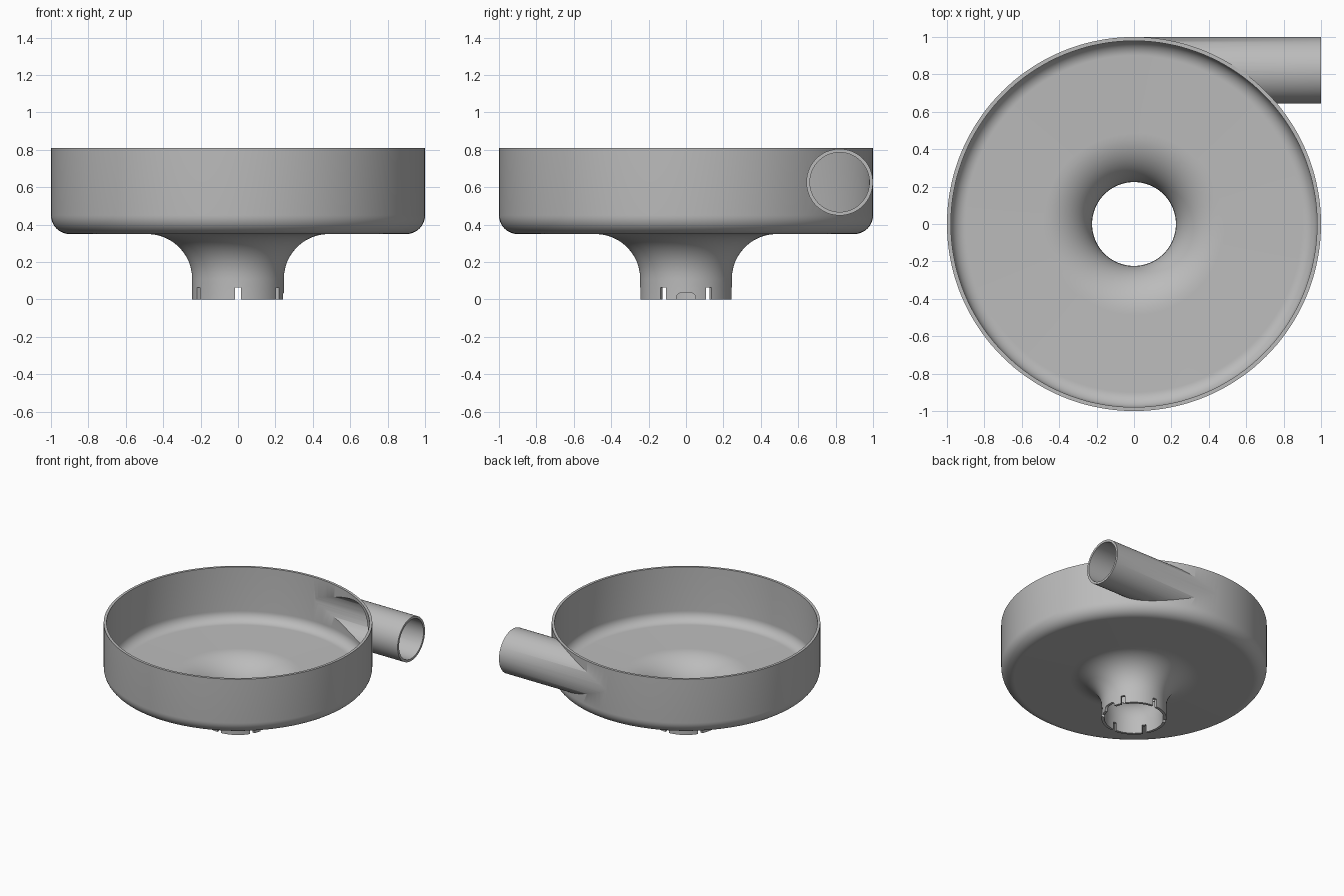
import bpy, bmesh
from math import sin, cos, pi, radians
from mathutils import Matrix

cube = bpy.data.objects.get("Cube")
if cube:
    bpy.data.objects.remove(cube)

grey = bpy.data.materials.new("grey plastic")
grey.use_nodes = True
grey.diffuse_color = (0.5, 0.5, 0.5, 1)
grey.node_tree.nodes["Principled BSDF"].inputs["Base Color"].default_value = (0.5, 0.5, 0.5, 1)


def finish(name, bm):
    bmesh.ops.recalc_face_normals(bm, faces=bm.faces)
    mesh = bpy.data.meshes.new(name)
    bm.to_mesh(mesh)
    bm.free()
    mesh.materials.append(grey)
    ob = bpy.data.objects.new(name, mesh)
    bpy.context.collection.objects.link(ob)
    return ob


def arc(cx, cz, r, start, end, n=12):
    angles = [radians(start + (end - start) * i / n) for i in range(n + 1)]
    return [(cx + r * cos(a), cz + r * sin(a)) for a in angles]


def lathe(name, profile, segments=144):
    """Turn an open profile about z and cap both ends into a solid."""
    bm = bmesh.new()
    rings = [[bm.verts.new((r * cos(2 * pi * i / segments), r * sin(2 * pi * i / segments), z))
              for i in range(segments)] for r, z in profile]
    for low, high in zip(rings, rings[1:]):
        for i in range(segments):
            j = (i + 1) % segments
            bm.faces.new((low[i], low[j], high[j], high[i]))
    bm.faces.new(rings[0])
    bm.faces.new(rings[-1])
    return finish(name, bm)


def tube_solid(name, radius, x0, x1, y, z):
    bm = bmesh.new()
    place = Matrix.Translation(((x0 + x1) / 2, y, z)) @ Matrix.Rotation(pi / 2, 4, 'Y')
    bmesh.ops.create_cone(bm, cap_ends=True, segments=72, radius1=radius, radius2=radius,
                          depth=x1 - x0, matrix=place)
    return finish(name, bm)


def box(name, size, centre, turn=0, round_x=0):
    bm = bmesh.new()
    bmesh.ops.create_cube(bm, size=1, matrix=Matrix.Rotation(turn, 4, 'Z')
                          @ Matrix.Translation(centre) @ Matrix.Diagonal((*size, 1)))
    if round_x:
        edges = [e for e in bm.edges if abs(e.verts[0].co.x - e.verts[1].co.x) > size[0] / 2]
        bmesh.ops.bevel(bm, geom=edges, offset=round_x, segments=5, profile=0.5, affect='EDGES')
    return finish(name, bm)


def combine(target, other, operation):
    mod = target.modifiers.new(operation.title(), 'BOOLEAN')
    mod.object, mod.operation, mod.solver = other, operation, 'EXACT'
    bpy.context.view_layer.objects.active = target
    bpy.ops.object.modifier_apply(modifier=mod.name)
    bpy.data.objects.remove(other)


# Bowl with flared neck, as a solid body
wall = 0.021
flare = (0.485, 0.11)
bowl = lathe("bowl_housing", [(0.245, 0)] + arc(*flare, 0.24, 180, 90)
             + arc(0.9, 0.45, 0.1, -90, 0) + [(1, 0.81)])

# Tangential side pipe
pipe_y, pipe_z, pipe_r = 0.8215, 0.627, 0.178
combine(bowl, tube_solid("side_pipe", pipe_r, 0.02, 1, pipe_y, pipe_z), 'UNION')

# Hollow out the bowl and neck, then the pipe bore
inside = lathe("bowl_inside", [(0.224, -0.1)] + arc(*flare, 0.24 + wall, 180, 90)
               + arc(0.9, 0.45, 0.1 - wall, -90, 0) + [(1 - wall, 1)])
combine(bowl, inside, 'DIFFERENCE')
combine(bowl, tube_solid("pipe_bore", pipe_r - 0.019, 0.02, 1.2, pipe_y, pipe_z), 'DIFFERENCE')

# Six slots around the neck, cut by three bars across it
for k in range(3):
    slot = box("slot_cutter", (0.7, 0.033, 0.165), (0, 0, -0.0175), radians(30 + 60 * k))
    combine(bowl, slot, 'DIFFERENCE')

# Rounded key notch on the pipe side of the neck
combine(bowl, box("notch_cutter", (0.2, 0.104, 0.136), (0.25, 0, -0.033), 0, 0.025), 'DIFFERENCE')

# Smooth shading with crisp rims
bpy.ops.object.select_all(action='DESELECT')
bowl.select_set(True)
bpy.context.view_layer.objects.active = bowl
bpy.ops.object.shade_smooth_by_angle(angle=radians(30))
